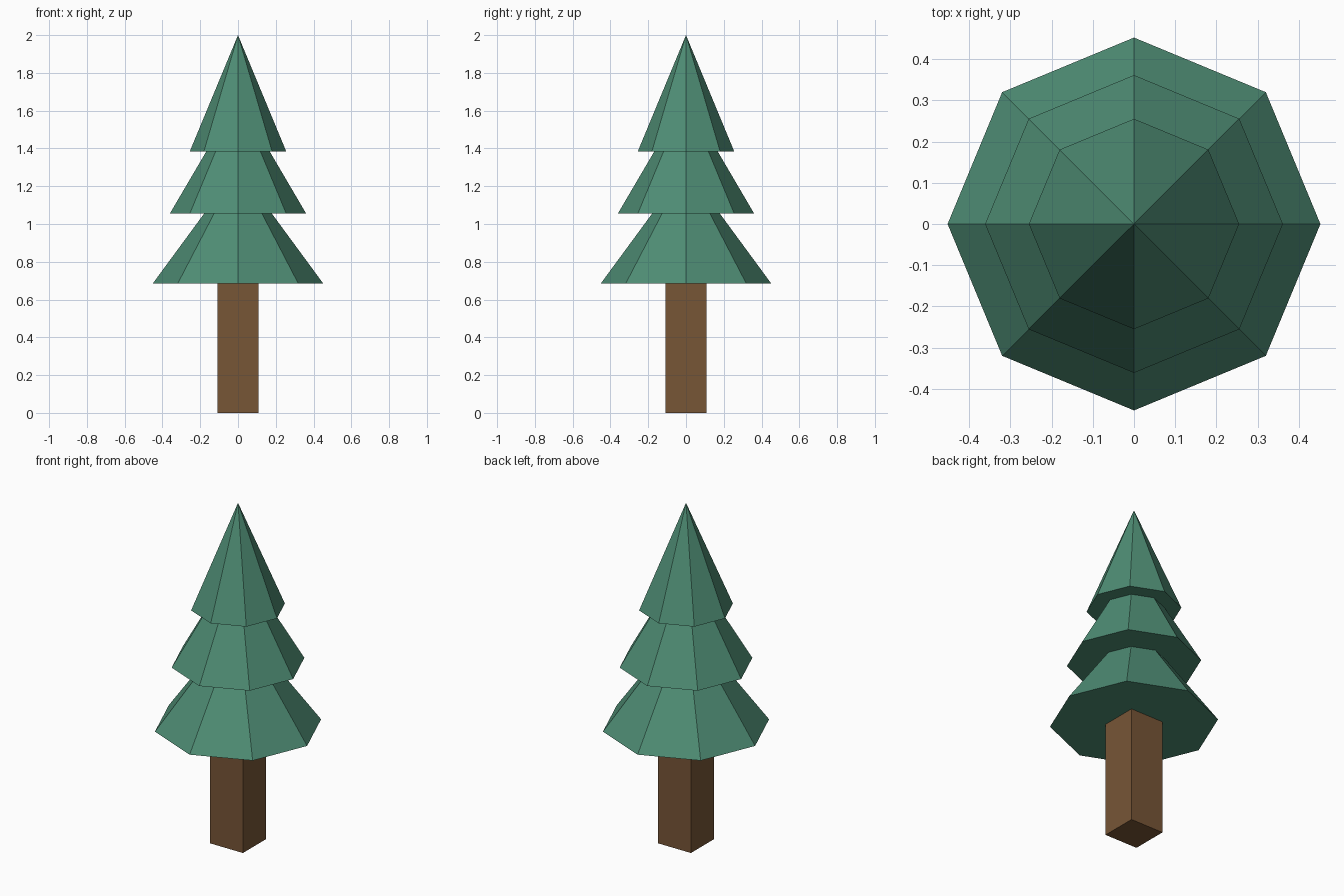
import bpy, bmesh, math
from mathutils import Matrix

if "Cube" in bpy.data.objects:
    bpy.data.objects.remove(bpy.data.objects["Cube"])


def make_material(name, colour):
    mat = bpy.data.materials.new(name)
    mat.diffuse_color = (*colour, 1.0)
    mat.use_nodes = True
    mat.node_tree.nodes["Principled BSDF"].inputs["Base Color"].default_value = mat.diffuse_color
    return mat


def add_object(name, bm, mat):
    bmesh.ops.recalc_face_normals(bm, faces=bm.faces)
    mesh = bpy.data.meshes.new(name)
    bm.to_mesh(mesh)
    bm.free()
    mesh.materials.append(mat)
    obj = bpy.data.objects.new(name, mesh)
    bpy.context.collection.objects.link(obj)
    return obj


def foliage_cone(name, base_z, radius, height, mat, sides=8):
    bm = bmesh.new()
    ring = [bm.verts.new((radius * math.cos(i * math.tau / sides),
                          radius * math.sin(i * math.tau / sides), base_z))
            for i in range(sides)]
    tip = bm.verts.new((0, 0, base_z + height))
    bm.faces.new(ring[::-1])
    for i in range(sides):
        bm.faces.new((ring[i], ring[(i + 1) % sides], tip))
    return add_object(name, bm, mat)


green = make_material("pine green", (0.077, 0.265, 0.175))
brown = make_material("bark brown", (0.185, 0.092, 0.037))

# Square trunk
bm = bmesh.new()
bmesh.ops.create_cube(bm, size=1.0, matrix=Matrix.Translation((0, 0, 0.342))
                      @ Matrix.Diagonal((0.216, 0.216, 0.684, 1)))
add_object("trunk", bm, brown)

# Three overlapping eight-sided foliage tiers of equal height
for name, base_z, radius in (("lower_foliage", 0.684, 0.452),
                             ("middle_foliage", 1.055, 0.361),
                             ("upper_foliage", 1.385, 0.255)):
    foliage_cone(name, base_z, radius, 0.615, green)
